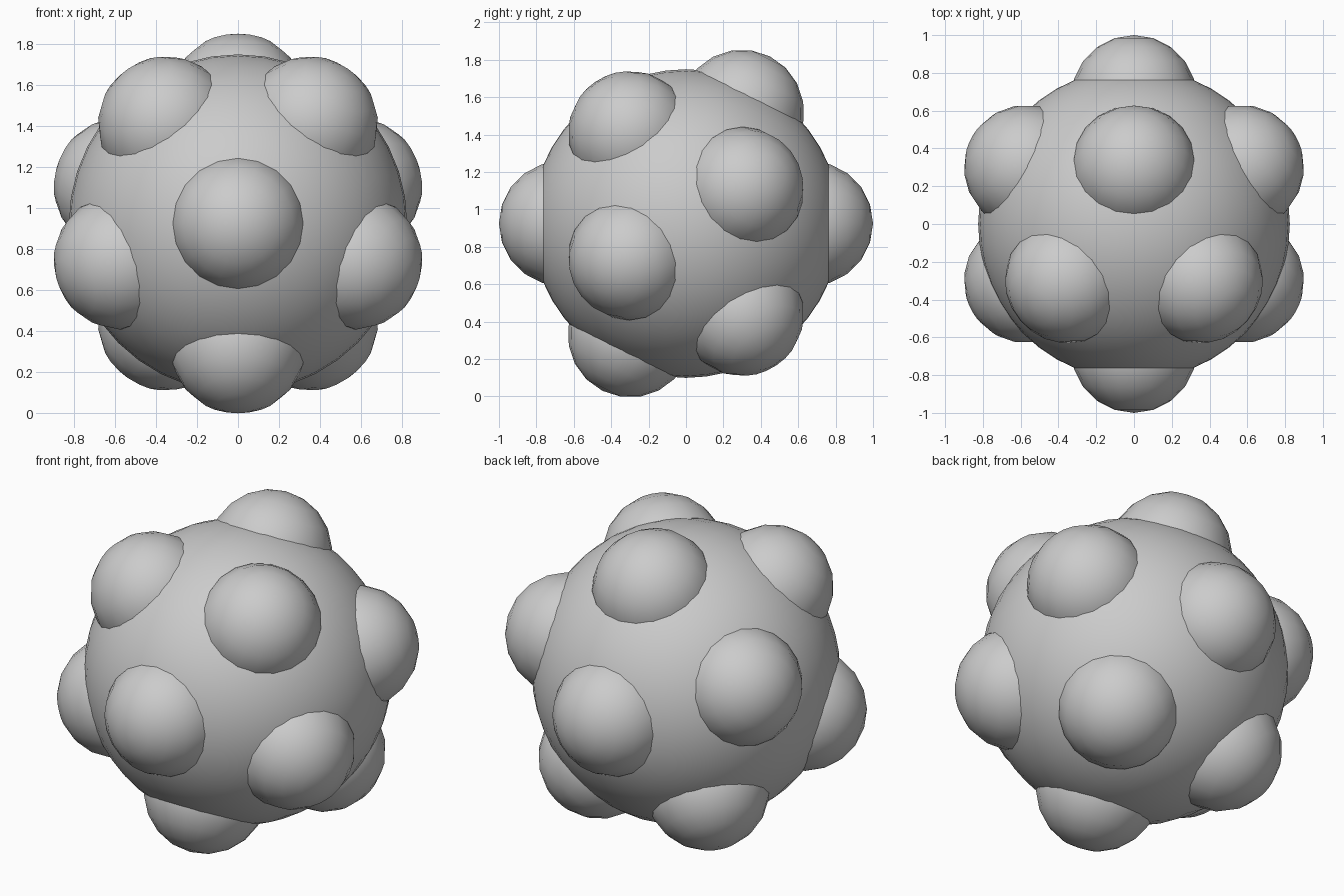
import bpy, math
from mathutils import Vector

if "Cube" in bpy.data.objects:
    bpy.data.objects.remove(bpy.data.objects["Cube"])

CENTRE = Vector((0, 0, 0.924))
CORE_R, BUMP_R, BUMP_DIST = 0.825, 0.333, 0.667


def ball(name, radius, loc, axis, segs, rings):
    """Smooth sphere whose pole points along axis."""
    bpy.ops.mesh.primitive_uv_sphere_add(
        segments=segs, ring_count=rings, radius=radius, location=loc,
        rotation=Vector(axis).to_track_quat('Z', 'Y').to_euler())
    obj = bpy.context.object
    obj.name = name
    bpy.ops.object.shade_smooth()
    return obj


# round core
ball("core", CORE_R, CENTRE, (0, 1, 0), 40, 24)

# twelve bump directions: front and back poles plus two staggered rings of five
h, r = 1 / math.sqrt(5), 2 / math.sqrt(5)
directions = [Vector((0, -1, 0)), Vector((0, 1, 0))]
for i in range(5):
    a = math.tau * i / 5
    d = Vector((r * math.sin(a), -h, -r * math.cos(a)))
    directions += [d, -d]

# bumps sunk into the core
for i, d in enumerate(directions):
    ball(f"bump_{i + 1}", BUMP_R, CENTRE + d * BUMP_DIST, d, 20, 10)
